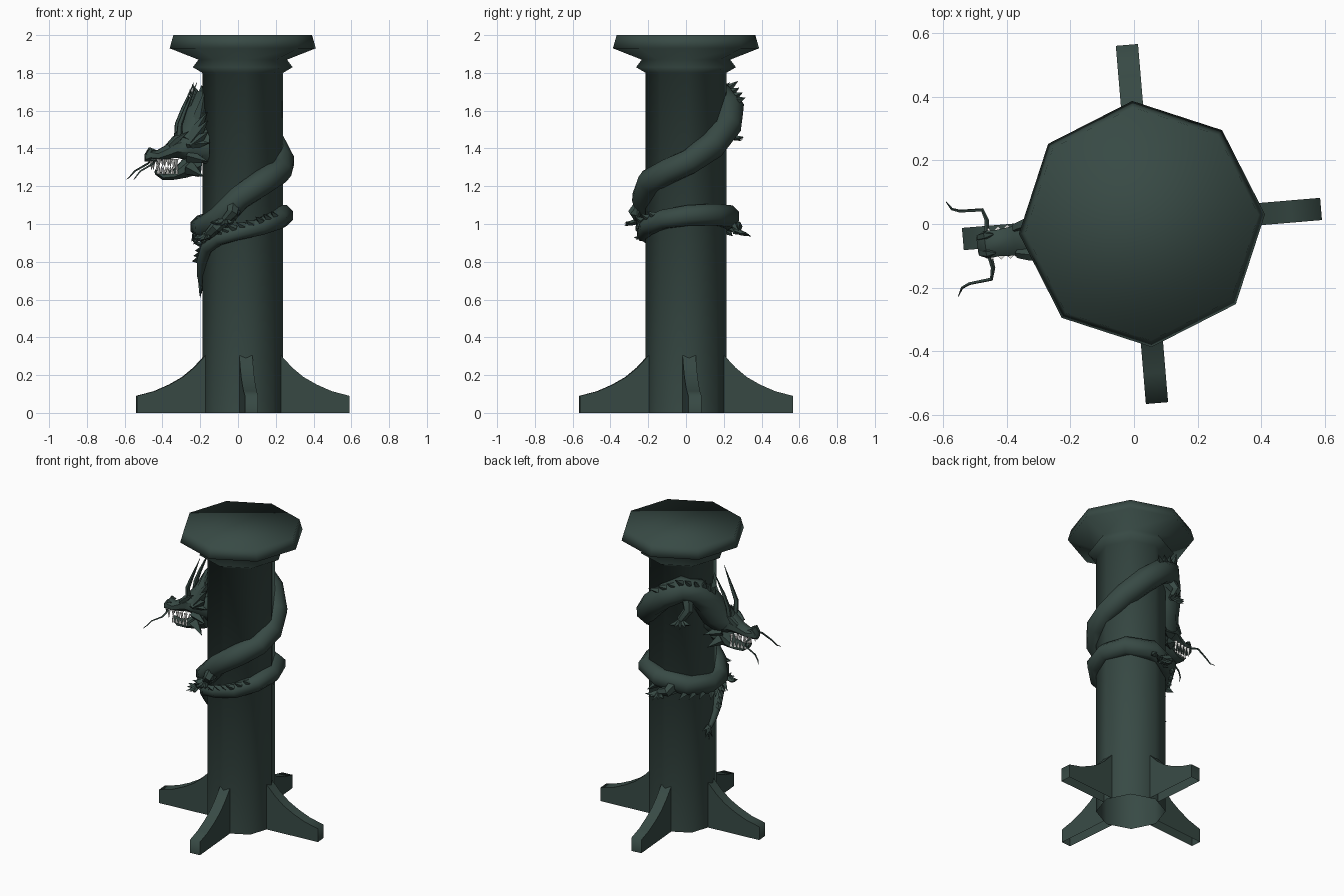
import bpy, bmesh, math
from mathutils import Vector

if "Cube" in bpy.data.objects:
    bpy.data.objects.remove(bpy.data.objects["Cube"])

CX = 0.025                       # column axis offset in x


def material(name, rgb):
    m = bpy.data.materials.new(name)
    m.diffuse_color = (*rgb, 1)
    m.use_nodes = True
    m.node_tree.nodes["Principled BSDF"].inputs["Base Color"].default_value = m.diffuse_color
    return m


GREEN = material("dark green stone", (0.039, 0.068, 0.059))
IVORY = material("ivory white", (0.88, 0.88, 0.85))


def finish(name, bm, mat=GREEN, angle=50):
    bmesh.ops.recalc_face_normals(bm, faces=bm.faces)
    me = bpy.data.meshes.new(name)
    bm.to_mesh(me)
    bm.free()
    me.materials.append(mat)
    for p in me.polygons:
        p.use_smooth = True
    me.set_sharp_from_angle(angle=math.radians(angle))
    ob = bpy.data.objects.new(name, me)
    bpy.context.collection.objects.link(ob)
    return ob


def polar(deg, r, z):
    a = math.radians(deg)
    return Vector((CX + r * math.cos(a), r * math.sin(a), z))


def loft(bm, rings, n=8, caps=True, phase=0.5):
    """Skin a list of (centre, axis a, axis b) rings."""
    loops = []
    for c, a, b in rings:
        loops.append([bm.verts.new(c + a * math.cos((i + phase) * math.tau / n)
                                   + b * math.sin((i + phase) * math.tau / n)) for i in range(n)])
    for p, q in zip(loops, loops[1:]):
        for i in range(n):
            j = (i + 1) % n
            bm.faces.new((p[i], p[j], q[j], q[i]))
    if caps:
        bm.faces.new(loops[0])
        bm.faces.new(loops[-1])
    return loops


def tube(bm, pts, radii, n=5):
    rings = []
    for i, p in enumerate(pts):
        t = (pts[min(i + 1, len(pts) - 1)] - pts[max(i - 1, 0)]).normalized()
        a = t.orthogonal().normalized() if i == 0 else (a - t * a.dot(t)).normalized()
        rings.append((p, a * radii[i], t.cross(a) * radii[i]))
    loft(bm, rings, n)


def spike(bm, base, tip, r, n=4):
    tube(bm, [base, tip], [r, 0.001], n)


# column with flared octagonal capital, softly shaded flat top, open below
bm = bmesh.new()
profile = [(.214, 0), (.214, 1.8), (.265, 1.83), (.235, 1.87), (.388, 1.93), (.368, 2.0)]
X, Y = (Vector((math.cos(math.radians(a)), math.sin(math.radians(a)), 0)) for a in (4.5, 94.5))
top = loft(bm, [(Vector((CX, 0, z)), X * r, Y * r) for r, z in profile], 8, False, 0)[-1]
for quad in ((1, 2, 3, 4), (0, 1, 4, 5), (0, 5, 6, 7)):
    bm.faces.new([top[i] for i in quad])
finish("column", bm, angle=120)

# four curved foot buttresses
fin = [(.565, 0), (.565, .09), (.47, .115), (.39, .15), (.32, .19), (.26, .24), (.2, .305), (.2, 0)]
for k in range(4):
    bm = bmesh.new()
    d = 4.8 + 90 * k
    side = (polar(d + 90, 1, 0) - Vector((CX, 0, 0))) * 0.035
    left = [bm.verts.new(polar(d, r, z) + side) for r, z in fin]
    right = [bm.verts.new(polar(d, r, z) - side) for r, z in fin]
    bm.faces.new(left)
    bm.faces.new(right)
    for i in range(6):
        bm.faces.new((left[i], left[i + 1], right[i + 1], right[i]))
    finish("foot_buttress_%d" % (k + 1), bm, angle=80)

# coiled body: angle, radius, height, half thickness
path = [(-192, .222, .66, .010), (-178, .225, .73, .018), (-165, .225, .80, .026),
        (-148, .225, .875, .032), (-125, .225, .92, .034), (-98, .225, .95, .038),
        (-65, .225, .985, .045), (-32, .222, 1.025, .052), (2, .212, 1.045, .057),
        (42, .216, 1.05, .06), (85, .222, 1.04, .062), (130, .222, 1.01, .062),
        (172, .22, .985, .062), (207, .222, .98, .062), (236, .222, 1.03, .064),
        (266, .222, 1.14, .066), (300, .22, 1.225, .067), (335, .214, 1.28, .067),
        (365, .208, 1.33, .068), (400, .214, 1.415, .072), (432, .228, 1.52, .076),
        (458, .234, 1.61, .077), (485, .23, 1.665, .078), (508, .228, 1.635, .082),
        (525, .235, 1.56, .09), (538, .25, 1.47, .095), (546, .30, 1.41, .085)]
pts = [polar(d, r, z) for d, r, z, w in path]
bm = bmesh.new()
rings, frames = [], []
for i, (d, r, z, w) in enumerate(path):
    t = (pts[min(i + 1, len(pts) - 1)] - pts[max(i - 1, 0)]).normalized()
    out = polar(d, 1, 0) - Vector((CX, 0, 0))
    up = out.cross(t).normalized()
    out = t.cross(up).normalized()
    if up.z < 0:
        up = -up
    rings.append((pts[i], out * w * 1.03, up * w * 1.03))
    frames.append((t, out, up, w))
loft(bm, rings, 8)
finish("coiled_body", bm)

# ridge of spines, turning over on the lower back coil
bm = bmesh.new()
for i in (2, 3, 4, 5, 6, 10, 11, 12, 13, 14, 21, 22, 23):
    sign = -1 if 10 <= i <= 14 else 1
    for k in range(3):
        f = k / 3
        p = pts[i].lerp(pts[i + 1], f)
        t = frames[i][0]
        out, up = (frames[i][m].lerp(frames[i + 1][m], f) for m in (1, 2))
        w = frames[i][3]
        dirn = (out * .6 + up * sign * .8).normalized()
        b = p + dirn * w * .85
        spike(bm, b, b + dirn * (.028 + w * .35) - t * .035, .022, 4)
finish("back_spines", bm, angle=30)

# forked tail tuft
bm = bmesh.new()
for d, z in ((-182, .62), (-189, .61), (-197, .63), (-203, .68)):
    spike(bm, polar(-190, .224, .70), polar(d, .228, z), .016, 4)
finish("tail_tuft", bm, angle=30)

# legs with clawed feet: start angle, height, foot angle, height
for k, (d0, z0, d1, z1) in enumerate([(132, 1.61, 122, 1.47), (242, 1.02, 226, .94),
                                      (108, 1.0, 92, .965), (258, 1.1, 250, 1.02)]):
    bm = bmesh.new()
    foot = polar(d1, .265, z1)
    elbow = polar((d0 + d1) / 2 + 5, .28, (z0 + z1) / 2)
    tube(bm, [polar(d0, .24, z0), elbow, foot], [.04, .032, .024], 6)
    for j in range(-2, 3):
        mid = polar(d1 + j * 4, .30, z1 - .015)
        tube(bm, [foot, mid, polar(d1 + j * 6, .345 - abs(j) * .01, z1 - .03 + abs(j) * .01)],
             [.015, .012, .001], 4)
    finish("clawed_leg_%d" % (k + 1), bm, angle=30)

# head, facing left and slightly forward
U, V, Z = Vector((-.991, -.13, 0)), Vector((-.13, .991, 0)), Vector((0, 0, 1))


def H(f, s, z):
    return Vector((-.2, -.03, z)) + U * f + V * s


for name, st in (("skull_and_snout", [(-.04, 1.41, .085, .10), (.06, 1.41, .08, .08),
                                      (.13, 1.405, .07, .058), (.18, 1.38, .05, .042),
                                      (.23, 1.36, .045, .032), (.27, 1.365, .047, .036),
                                      (.295, 1.35, .03, .02)]),
                 ("lower_jaw", [(.0, 1.34, .07, .08), (.08, 1.30, .06, .06), (.14, 1.262, .048, .03),
                                (.2, 1.252, .04, .02), (.24, 1.275, .025, .014)])):
    bm = bmesh.new()
    loft(bm, [(H(f, 0, z), V * w, Z * h) for f, z, w, h in st], 8)
    finish(name, bm, angle=45)

# teeth along both jaws
bm = bmesh.new()
for s in (-1, 1):
    for i in range(5):
        f = .135 + .03 * i
        w = s * (.05 - .002 * i)
        n = .058 if i in (0, 4) else .04
        spike(bm, H(f, w * .9, 1.345), H(f, w * .9, 1.345 - n), .013)
        g = .13 + .024 * i
        spike(bm, H(g, w * .85, 1.265), H(g, w * .85, 1.265 + n), .011)
finish("teeth", bm, IVORY, 60)

# paired horns, whiskers, brows, nostrils and cheek frills
for s, side in ((-1, "front"), (1, "back")):
    bm = bmesh.new()
    tube(bm, [H(.12, s * .04, 1.44), H(.115, s * .055, 1.53), H(.085, s * .055, 1.61),
              H(.025, s * .065, 1.75)], [.018, .015, .011, .001], 5)
    finish("horn_" + side, bm)
    bm = bmesh.new()
    tube(bm, [H(.26, s * .04, 1.34), H(.255, s * .075, 1.335), H(.265, s * .11, 1.32),
              H(.335, s * .115, 1.28), H(.36, s * .125, 1.25), H(.375, s * .15, 1.235)],
         [.008, .007, .006, .005, .004, .001], 4)
    finish("whisker_" + side, bm)
    bm = bmesh.new()
    tube(bm, [H(.17, s * .04, 1.41), H(.13, s * .05, 1.45), H(.07, s * .065, 1.49)],
         [.016, .02, .001], 5)
    tube(bm, [H(.285, s * .025, 1.365), H(.265, s * .028, 1.395), H(.24, s * .03, 1.39)],
         [.012, .014, .002], 5)
    finish("brow_and_nostril_" + side, bm, angle=35)
    bm = bmesh.new()
    for z0, z1, f1 in ((1.30, 1.25, -.005), (1.36, 1.33, -.03), (1.42, 1.43, -.04)):
        spike(bm, H(.07, s * .05, z0), H(f1, s * .10, z1), .04, 4)
    finish("cheek_frill_" + side, bm, angle=30)

# spiky mane rising behind the head
bm = bmesh.new()
for a in range(20, 161, 20):
    c, sn = math.cos(math.radians(a)), math.sin(math.radians(a))
    spike(bm, H(.05, c * .055, 1.40 + sn * .06), H(-.03, c * .11, 1.42 + sn * .2), .045, 4)
for i in range(3):                                  # crest running up the neck
    spike(bm, H(.03 - .015 * i, 0, 1.46 + .05 * i), H(-.005 - .01 * i, 0, 1.61 + .05 * i), .04, 4)
finish("mane", bm, angle=30)
